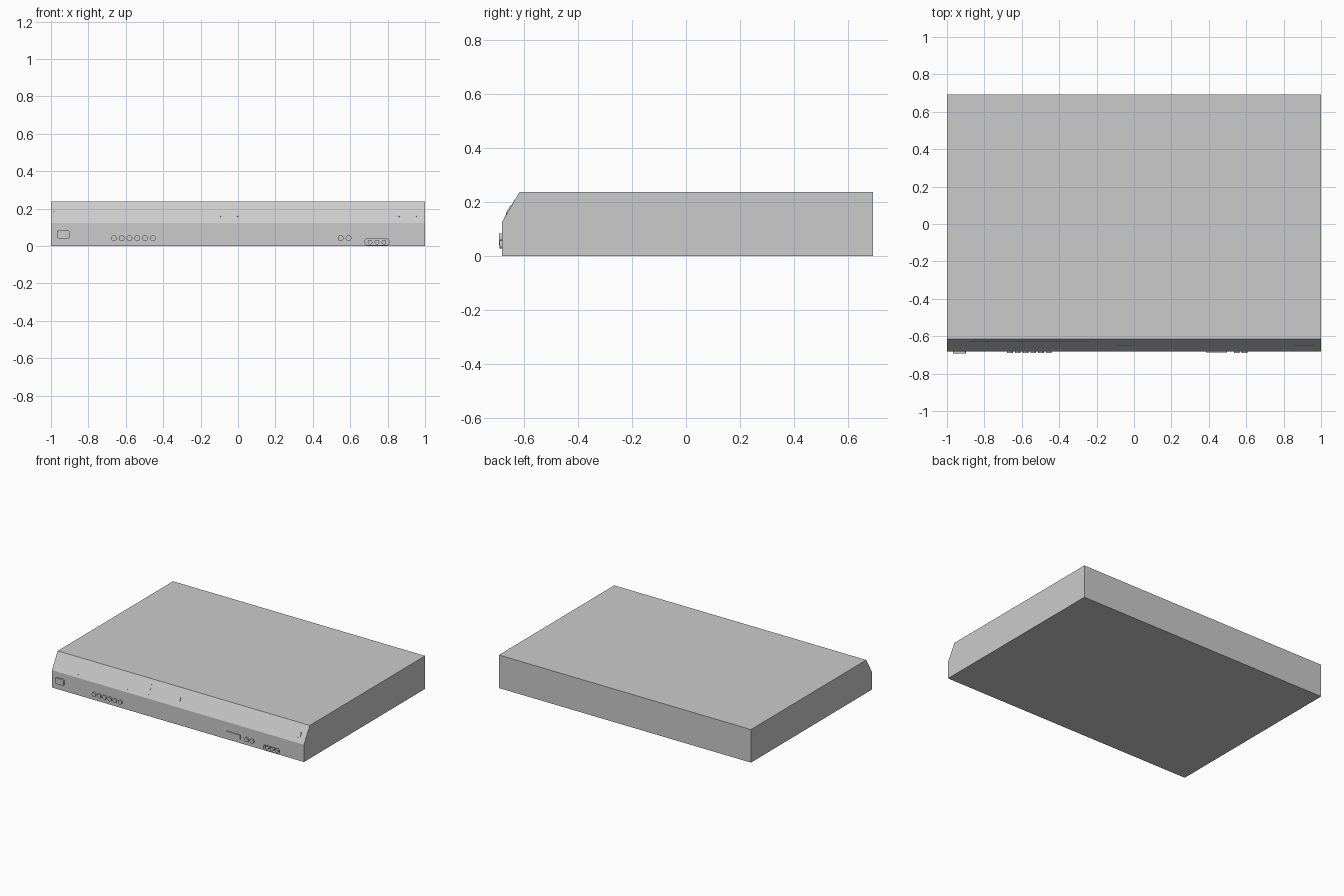
import bpy, bmesh, math
from mathutils import Matrix

if "Cube" in bpy.data.objects:
    bpy.data.objects.remove(bpy.data.objects["Cube"])

FRONT_Y = -0.681
LOW, HIGH = (-0.681, 0.124), (-0.615, 0.237)   # (y, z) ends of the sloped fascia
TILT = math.atan2(HIGH[1] - LOW[1], HIGH[0] - LOW[0])
UPRIGHT = math.pi / 2


def prism(name, outline, z0, z1, matrix):
    """Extrude a 2D outline between two depths and place it."""
    bm = bmesh.new()
    base = bm.faces.new([bm.verts.new((x, y, z0)) for x, y in outline])
    ext = bmesh.ops.extrude_face_region(bm, geom=[base])["geom"]
    for v in ext:
        if isinstance(v, bmesh.types.BMVert):
            v.co.z = z1
    bmesh.ops.recalc_face_normals(bm, faces=bm.faces)
    bm.transform(matrix)
    mesh = bpy.data.meshes.new(name)
    bm.to_mesh(mesh)
    bm.free()
    obj = bpy.data.objects.new(name, mesh)
    bpy.context.collection.objects.link(obj)
    return obj


def rounded(w, h, r, n=5):
    pts = []
    for q, (sx, sy) in enumerate(((1, 1), (-1, 1), (-1, -1), (1, -1))):
        for i in range(n):
            a = math.pi / 2 * (q + i / (n - 1))
            pts.append((sx * (w / 2 - r) + r * math.cos(a),
                        sy * (h / 2 - r) + r * math.sin(a)))
    return pts


def circle(r, n=20):
    return [(r * math.cos(2 * math.pi * i / n), r * math.sin(2 * math.pi * i / n))
            for i in range(n)]


def on_front(x, z):
    return Matrix.Translation((x, FRONT_Y, z)) @ Matrix.Rotation(UPRIGHT, 4, 'X')


def on_slope(x, t):
    y = LOW[0] + (HIGH[0] - LOW[0]) * t
    z = LOW[1] + (HIGH[1] - LOW[1]) * t
    return Matrix.Translation((x, y, z)) @ Matrix.Rotation(TILT, 4, 'X')


# Case: side profile extruded across the width
profile = [(FRONT_Y, 0), (0.692, 0), (0.692, 0.237), HIGH, LOW]
to_x = Matrix(((0, 0, 1, 0), (1, 0, 0, 0), (0, 1, 0, 0), (0, 0, 0, 1)))
case = prism("case", profile, -1, 1, to_x)

# Recess holding the front sockets
cutter = prism("socket_recess_cutter", rounded(0.128, 0.034, 0.014), -0.025, 0.02,
               on_front(0.743, 0.022))
cutter.hide_render = True
cutter.hide_set(True)
cut = case.modifiers.new("socket_recess", 'BOOLEAN')
cut.object = cutter
cut.solver = 'EXACT'
for i in range(3):
    prism(f"socket_{i + 1}", circle(0.0125), -0.027, -0.002,
          on_front(0.706 + 0.037 * i, 0.021))

# Round buttons on the lower front
for i in range(6):
    prism(f"round_button_{i + 1}", circle(0.0155), -0.005, 0.009,
          on_front(-0.663 + 0.0415 * i, 0.042))
for i in range(2):
    prism(f"dial_{i + 1}", circle(0.0155), -0.005, 0.009,
          on_front(0.549 + 0.042 * i, 0.042))

# Power button and card socket
prism("power_button", rounded(0.07, 0.042, 0.01), -0.005, 0.011, on_front(-0.934, 0.062))
prism("card_socket", rounded(0.112, 0.033, 0.003), -0.005, 0.007, on_front(0.441, 0.044))

# Buttons, tray door and indicator strip on the slope
for name, x in (("centre_button", -0.047), ("eject_button", 0.908)):
    prism(name, rounded(0.099, 0.037, 0.009), -0.004, 0.004, on_slope(x, 0.41))
prism("tray_door", rounded(0.64, 0.078, 0.003), -0.004, 0.001, on_slope(-0.56, 0.45))
prism("indicator_strip", rounded(0.085, 0.012, 0.003), -0.004, 0.001, on_slope(-0.94, 0.55))
